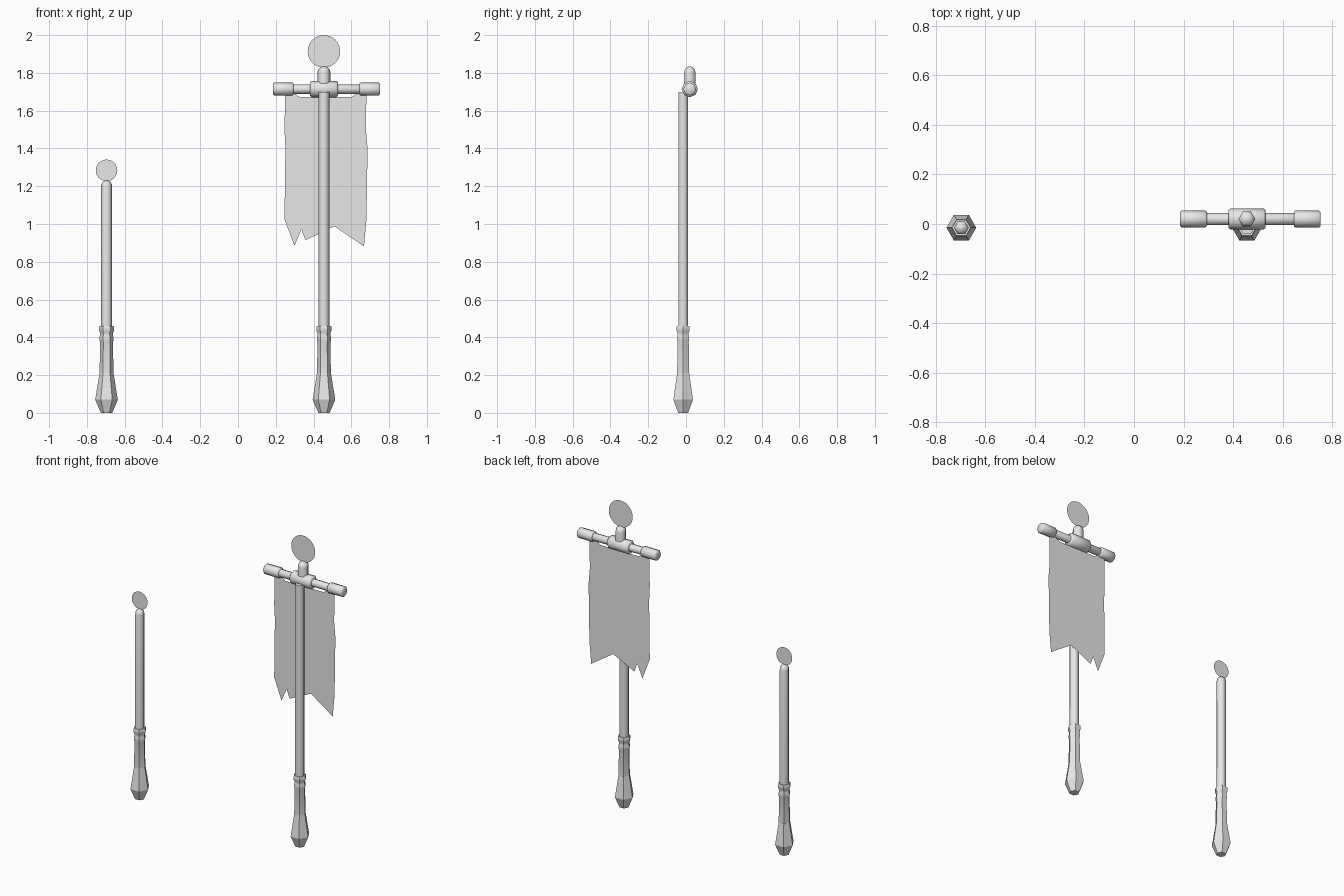
import bpy
import bmesh
import math
from mathutils import Matrix

cube = bpy.data.objects.get("Cube")
if cube:
    bpy.data.objects.remove(cube, do_unlink=True)

grey = bpy.data.materials.new("plain grey")
grey.use_nodes = True
grey.diffuse_color = (0.8, 0.8, 0.8, 1)
grey.node_tree.nodes["Principled BSDF"].inputs["Base Color"].default_value = (0.8, 0.8, 0.8, 1)


def finish(name, bm, location=(0, 0, 0), smooth_angle=None):
    """Turn a bmesh into a named, coloured object."""
    mesh = bpy.data.meshes.new(name)
    bm.to_mesh(mesh)
    bm.free()
    mesh.materials.append(grey)
    obj = bpy.data.objects.new(name, mesh)
    obj.location = location
    bpy.context.collection.objects.link(obj)
    if smooth_angle:
        bpy.ops.object.select_all(action='DESELECT')
        obj.select_set(True)
        bpy.context.view_layer.objects.active = obj
        bpy.ops.object.shade_smooth_by_angle(angle=math.radians(smooth_angle))
    return obj


def turned(name, profile, location, sides=6, smooth_angle=None, along_x=False):
    """Sweep (radius, height) pairs around an axis and cap both ends."""
    bm = bmesh.new()
    rings = []
    for radius, height in profile:
        rings.append([bm.verts.new((radius * math.cos(math.tau * i / sides),
                                    radius * math.sin(math.tau * i / sides), height))
                      for i in range(sides)])
    for low, high in zip(rings, rings[1:]):
        for i in range(sides):
            j = (i + 1) % sides
            bm.faces.new((low[i], low[j], high[j], high[i]))
    bm.faces.new(rings[0][::-1])
    bm.faces.new(rings[-1])
    bmesh.ops.recalc_face_normals(bm, faces=bm.faces)
    if along_x:
        bm.transform(Matrix.Rotation(math.pi / 2, 4, 'Y'))
    return finish(name, bm, location, smooth_angle)


def flat_shape(name, points, y):
    """Single upright face that looks to the front."""
    bm = bmesh.new()
    bm.faces.new([bm.verts.new((x, y, z)) for x, z in points])
    bm.normal_update()
    for face in bm.faces:
        if face.normal.y > 0:
            face.normal_flip()
    return finish(name, bm)


def disc(name, x, y, z, radius, sides=32):
    angles = [math.tau * i / sides for i in range(sides)]
    return flat_shape(name, [(x + radius * math.cos(a), z + radius * math.sin(a))
                             for a in angles], y)


def dome(radius, top, rise):
    """Rounded end of a rod."""
    return [(radius * math.cos(a), top - rise + rise * math.sin(a))
            for a in (0, 0.4, 0.8, 1.2)] + [(0.004, top)]


def bar(name, x, half_length, radius, bevel):
    profile = [(radius - bevel, -half_length), (radius, -half_length + bevel),
               (radius, half_length - bevel), (radius - bevel, half_length)]
    return turned(name, profile, (x, BAR_Y, BAR_Z), 8, 50, True)


POLE_Y, BAR_Y, BAR_Z = -0.015, 0.02, 1.714
TALL_X, SHORT_X = 0.455, -0.696

# Pole feet and grips, shared by both poles
for prefix, x in (("tall", TALL_X), ("short", SHORT_X)):
    turned(prefix + "_pole_foot", [(0.03, 0), (0.06, 0.07), (0.037, 0.21)], (x, POLE_Y, 0))
    turned(prefix + "_pole_grip", [(0.037, 0.2), (0.034, 0.375), (0.037, 0.385),
                                   (0.037, 0.40), (0.034, 0.41), (0.034, 0.425),
                                   (0.04, 0.435), (0.04, 0.455), (0.037, 0.46)],
           (x, POLE_Y, 0), smooth_angle=30)

# Shafts
turned("tall_pole_shaft", [(0.03, 0.4), (0.03, 1.70)], (TALL_X, POLE_Y, 0), smooth_angle=70)
turned("short_pole_shaft", [(0.03, 0.4)] + dome(0.03, 1.23, 0.03),
       (SHORT_X, POLE_Y, 0), smooth_angle=70)

# Crossbar with its hub, end caps and finial
bar("crossbar", TALL_X + 0.013, 0.25, 0.025, 0.002)
bar("crossbar_hub", TALL_X, 0.075, 0.043, 0.008)
for side, x in (("left", 0.698), ("right", 0.24)):
    bar("crossbar_cap_" + side, x, 0.054, 0.034, 0.006)
turned("finial", [(0.034, 1.71)] + dome(0.034, 1.834, 0.03),
       (TALL_X, BAR_Y, 0), smooth_angle=70)

# Top discs
disc("tall_pole_disc", TALL_X, BAR_Y, 1.914, 0.086)
disc("short_pole_disc", SHORT_X, POLE_Y, 1.284, 0.057)

# Torn banner
flat_shape("banner", [
    (0.25, 1.70), (0.29, 1.70), (0.325, 1.672), (0.60, 1.672), (0.645, 1.70),
    (0.68, 1.70), (0.677, 1.50), (0.686, 1.40), (0.68, 1.025), (0.667, 0.882),
    (0.51, 0.988), (0.357, 0.914), (0.336, 0.972), (0.299, 0.885),
    (0.246, 1.025), (0.251, 1.40), (0.246, 1.50)], BAR_Y)
